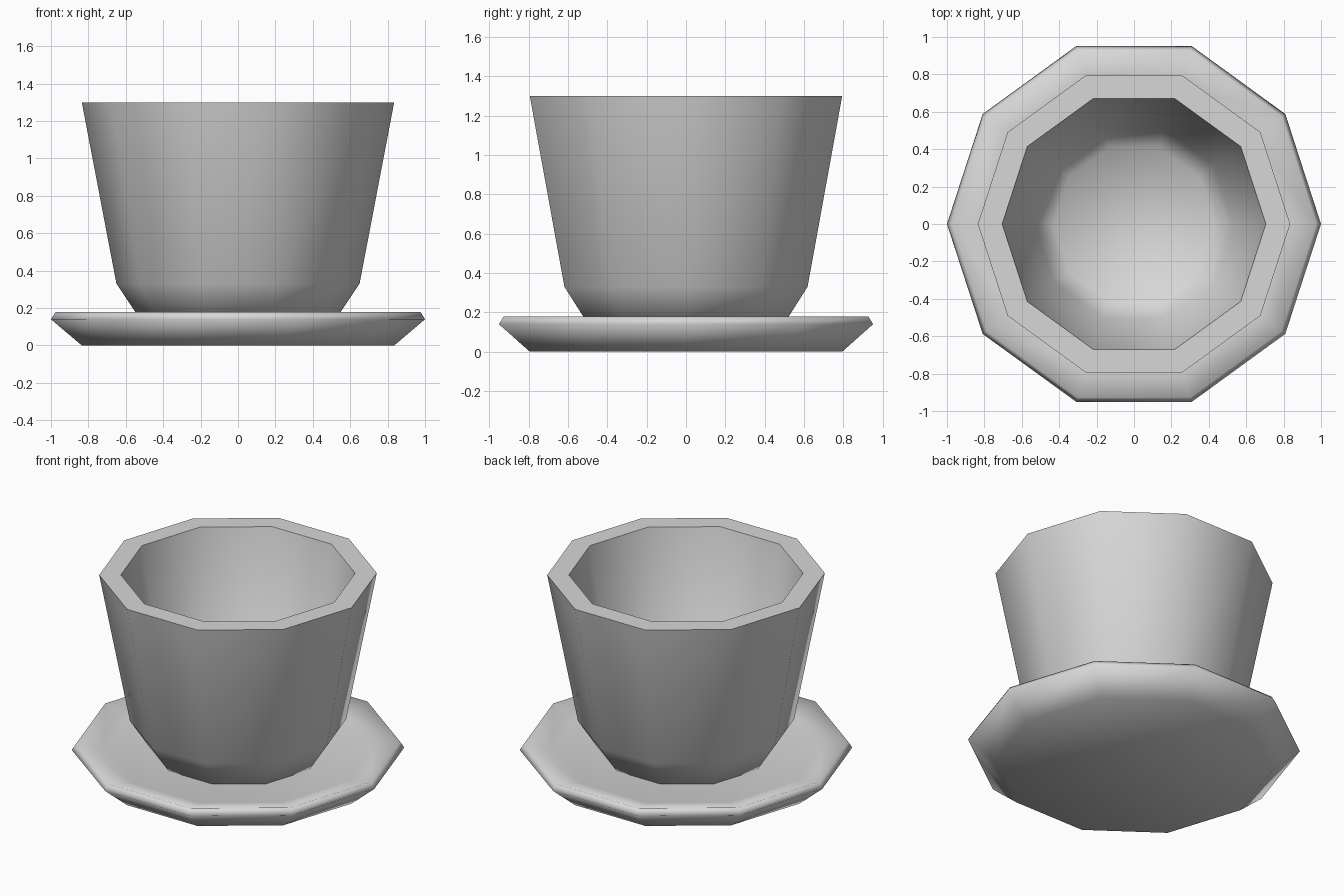
import bpy, bmesh, math

cube = bpy.data.objects.get("Cube")
if cube:
    bpy.data.objects.remove(cube, do_unlink=True)

SIDES = 10

clay = bpy.data.materials.new("light_grey_clay")
clay.use_nodes = True
grey = (0.68, 0.68, 0.68, 1)
clay.diffuse_color = grey
clay.node_tree.nodes["Principled BSDF"].inputs["Base Color"].default_value = grey


def lathe(name, profile, sharp_angle):
    """Closed ten-sided solid from (radius, height) points."""
    bm = bmesh.new()
    rings = []
    for r, z in profile:
        turns = [2 * math.pi * i / SIDES for i in range(SIDES)]
        rings.append([bm.verts.new((r * math.cos(a), r * math.sin(a), z)) for a in turns])
    for low, high in zip(rings, rings[1:]):
        for i in range(SIDES):
            j = (i + 1) % SIDES
            bm.faces.new((low[i], low[j], high[j], high[i]))
    bm.faces.new(rings[0][::-1])
    bm.faces.new(rings[-1])
    bmesh.ops.recalc_face_normals(bm, faces=bm.faces)
    mesh = bpy.data.meshes.new(name)
    bm.to_mesh(mesh)
    bm.free()
    mesh.materials.append(clay)
    obj = bpy.data.objects.new(name, mesh)
    bpy.context.collection.objects.link(obj)
    bpy.ops.object.select_all(action="DESELECT")
    obj.select_set(True)
    bpy.context.view_layer.objects.active = obj
    bpy.ops.object.shade_smooth_by_angle(angle=math.radians(sharp_angle))
    return obj


# Saucer: flared underside, thin rim, shallow dish
lathe("saucer", [(0.835, 0), (1.0, 0.14), (0.975, 0.18), (0.80, 0.138)], 95)

# Pot: chamfered foot, flared wall, flat lip, hollow inside
lathe("flower_pot", [(0.52, 0.135), (0.65, 0.33), (0.835, 1.3),
                     (0.705, 1.3), (0.53, 0.38), (0.43, 0.27)], 70)
